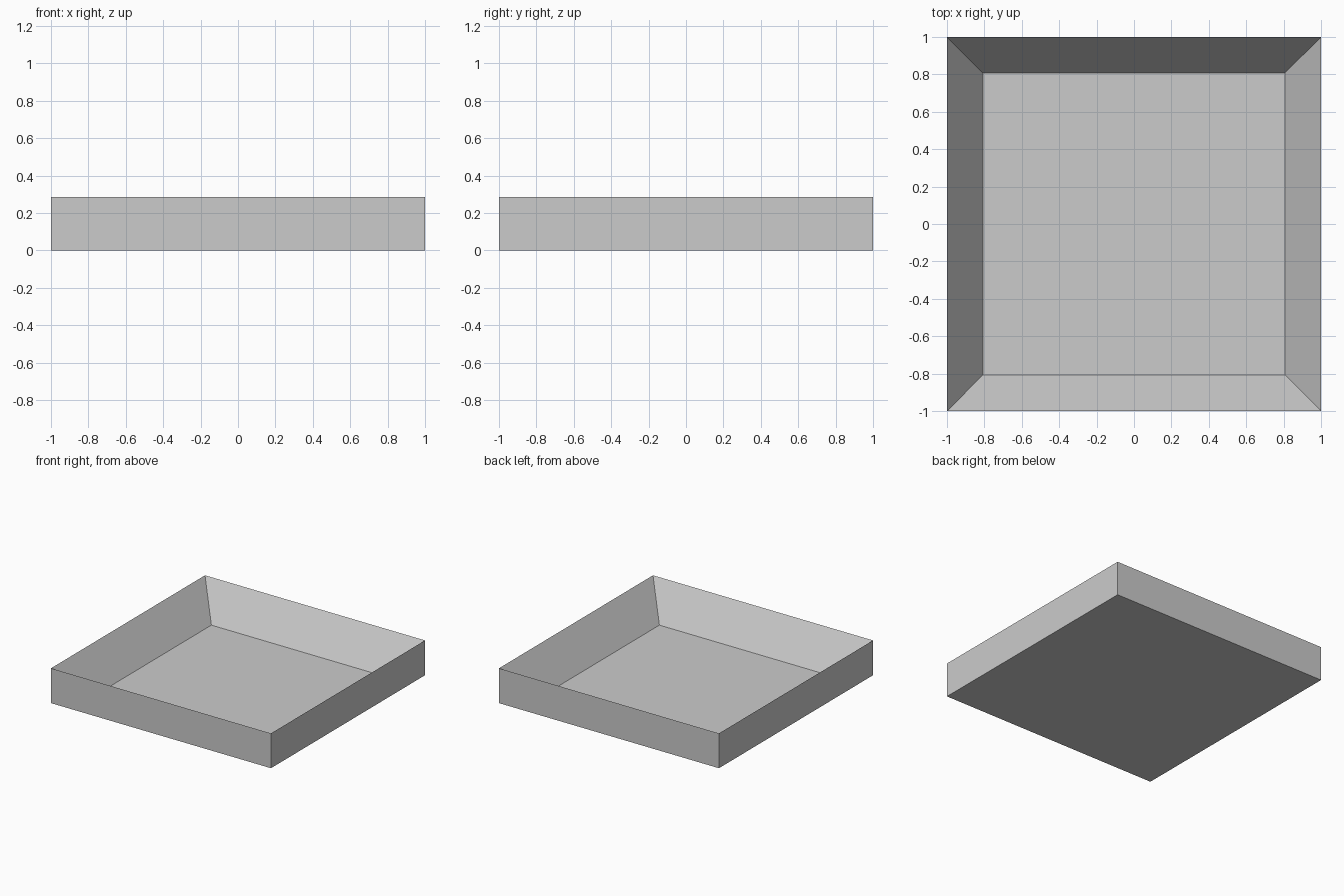
import bpy
import bmesh

if "Cube" in bpy.data.objects:
    bpy.data.objects.remove(bpy.data.objects["Cube"])

HALF = 1.0      # outer half width
INNER = 0.807   # half width of the tray floor
HEIGHT = 0.286  # rim height
FLOOR = 0.002   # paper-thin floor panel


def add_loop(bm, half, z):
    corners = [(-1, -1), (1, -1), (1, 1), (-1, 1)]
    return [bm.verts.new((x * half, y * half, z)) for x, y in corners]


def bridge(bm, a, b):
    for i in range(4):
        j = (i + 1) % 4
        bm.faces.new((a[i], a[j], b[j], b[i]))


# Square tray: flat underside, upright outer walls, knife-edge rim, sloped inner walls
bm = bmesh.new()
under = add_loop(bm, INNER, 0)
base = add_loop(bm, HALF, 0)
rim = add_loop(bm, HALF, HEIGHT)
floor = add_loop(bm, INNER, FLOOR)
loops = [under, base, rim, floor]
for lower, upper in zip(loops, loops[1:]):
    bridge(bm, lower, upper)

# Floor panel, top and underside
bm.faces.new(floor)
bm.faces.new(under[::-1])
bmesh.ops.recalc_face_normals(bm, faces=bm.faces)

mesh = bpy.data.meshes.new("square_tray")
bm.to_mesh(mesh)
bm.free()
tray = bpy.data.objects.new("square_tray", mesh)
bpy.context.collection.objects.link(tray)
